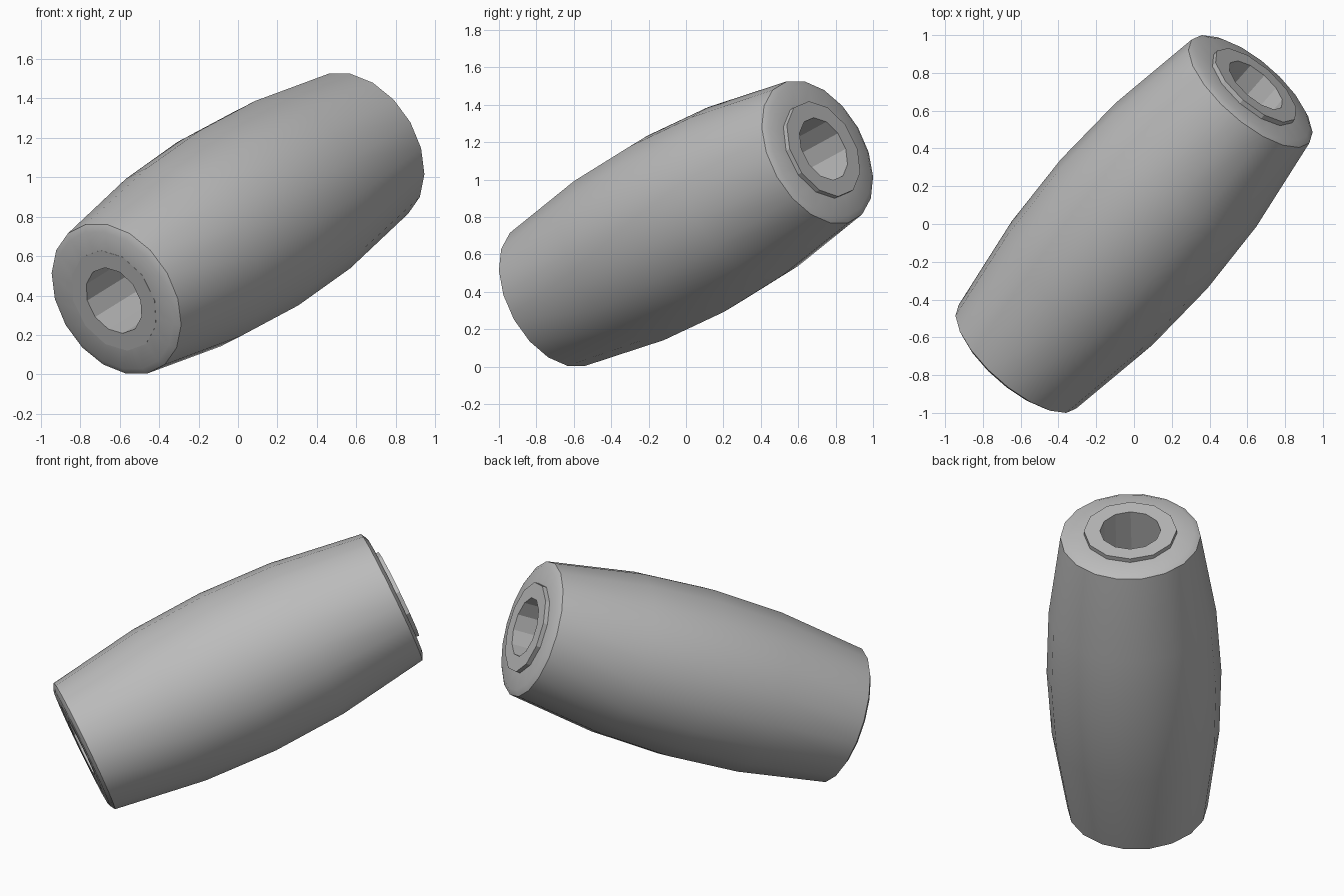
import bpy, bmesh, math
from mathutils import Vector

cube = bpy.data.objects.get("Cube")
if cube:
    bpy.data.objects.remove(cube, do_unlink=True)

grey = bpy.data.materials.new("plain grey")
grey.use_nodes = True
grey.diffuse_color = (0.5, 0.5, 0.5, 1)
grey.node_tree.nodes["Principled BSDF"].inputs["Base Color"].default_value = (0.5, 0.5, 0.5, 1)

# Tilted axis from the low front end to the raised back end
AXIS = Vector((0.61, 0.695, 0.378)).normalized()
CENTRE = Vector((0, 0, 0.765))


def lathe(name, profile, sides, smooth_angle):
    """Revolve a closed (radius, height) loop about the tilted axis."""
    bm = bmesh.new()
    rings = []
    for radius, height in profile:
        ring = []
        for i in range(sides):
            a = math.tau * i / sides
            ring.append(bm.verts.new((radius * math.cos(a), radius * math.sin(a), height)))
        rings.append(ring)
    for k, ring in enumerate(rings):
        above = rings[(k + 1) % len(rings)]
        for i in range(sides):
            j = (i + 1) % sides
            bm.faces.new((ring[i], ring[j], above[j], above[i]))
    bmesh.ops.recalc_face_normals(bm, faces=bm.faces)
    mesh = bpy.data.meshes.new(name)
    bm.to_mesh(mesh)
    bm.free()
    mesh.materials.append(grey)
    obj = bpy.data.objects.new(name, mesh)
    obj.location = CENTRE
    obj.rotation_mode = 'QUATERNION'
    obj.rotation_quaternion = AXIS.to_track_quat('Z', 'Y')
    bpy.context.collection.objects.link(obj)
    bpy.ops.object.select_all(action='DESELECT')
    obj.select_set(True)
    bpy.context.view_layer.objects.active = obj
    bpy.ops.object.shade_smooth_by_angle(angle=math.radians(smooth_angle))
    return obj


# Barrel body: bulging wall with chamfered ends, same at both ends
half = [(0.517, 0.0), (0.496, 0.45), (0.415, 1.01), (0.38, 1.03), (0.23, 1.03)]
lower = [(r, -h) for r, h in reversed(half[1:])]
lathe("barrel_body", lower + half, 18, 40)

# Inner sleeve: bored through, flush in front and proud at the back
lathe("inner_sleeve", [(0.18, -1.031), (0.275, -1.031), (0.275, 1.057), (0.18, 1.057)], 12, 20)
